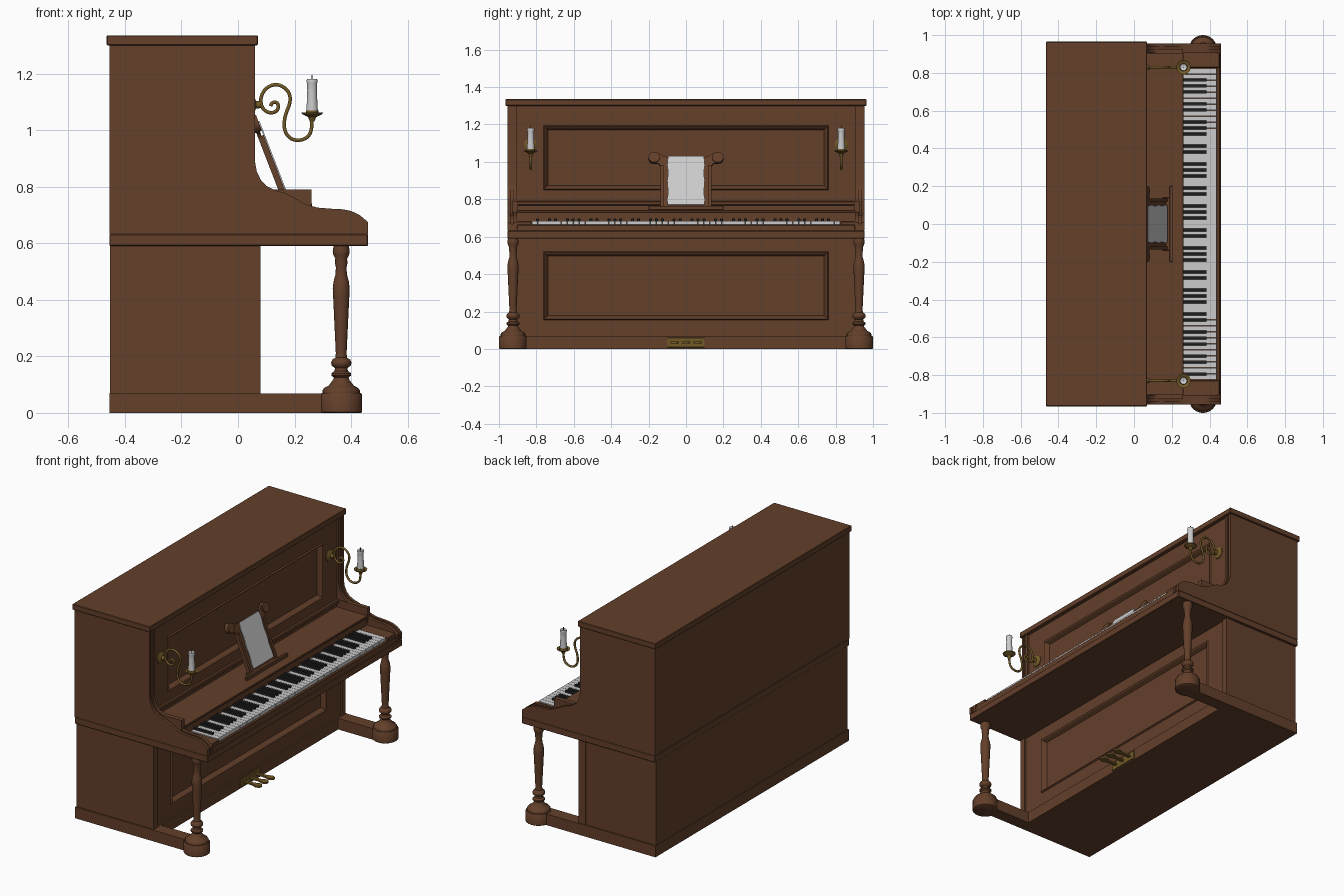
import bpy, bmesh, math
from mathutils import Vector

if "Cube" in bpy.data.objects:
    bpy.data.objects.remove(bpy.data.objects["Cube"])


def material(name, rgb):
    m = bpy.data.materials.new(name)
    m.diffuse_color = (*rgb, 1)
    m.use_nodes = True
    m.node_tree.nodes["Principled BSDF"].inputs["Base Color"].default_value = m.diffuse_color
    return m


WOOD = material("wood", (0.125, 0.05, 0.023))
BRASS = material("brass", (0.17, 0.1, 0.02))
IVORY = material("ivory", (0.75, 0.75, 0.75))
EBONY = material("ebony", (0.02, 0.02, 0.02))


def finish(name, bm, mat, smooth=False):
    bmesh.ops.recalc_face_normals(bm, faces=bm.faces)
    me = bpy.data.meshes.new(name)
    bm.to_mesh(me)
    bm.free()
    me.materials.append(mat)
    ob = bpy.data.objects.new(name, me)
    bpy.context.collection.objects.link(ob)
    if smooth:
        bpy.ops.object.select_all(action='DESELECT')
        ob.select_set(True)
        bpy.context.view_layer.objects.active = ob
        bpy.ops.object.shade_smooth_by_angle(angle=math.radians(40))
    return ob


def boxes(name, specs, mat=WOOD, bevel=0.0):
    """One object from boxes given as x0, x1, y0, y1, z0, z1."""
    bm = bmesh.new()
    for x0, x1, y0, y1, z0, z1 in specs:
        vs = bmesh.ops.create_cube(bm, size=1)["verts"]
        for v in vs:
            v.co = ((x0 + x1) / 2 + v.co.x * (x1 - x0), (y0 + y1) / 2 + v.co.y * (y1 - y0),
                    (z0 + z1) / 2 + v.co.z * (z1 - z0))
    if bevel:
        bmesh.ops.bevel(bm, geom=bm.edges[:], offset=bevel, segments=1, affect='EDGES')
    return finish(name, bm, mat)


def prism(name, pts, d0, d1, place, mat=WOOD, smooth=False):
    """Extrude a 2D outline from d0 to d1; place maps (a, b, d) to space."""
    bm = bmesh.new()
    lo = [bm.verts.new(place(a, b, d0)) for a, b in pts]
    hi = [bm.verts.new(place(a, b, d1)) for a, b in pts]
    bm.faces.new(lo)
    bm.faces.new(hi)
    n = len(pts)
    for i in range(n):
        j = (i + 1) % n
        bm.faces.new((lo[i], lo[j], hi[j], hi[i]))
    return finish(name, bm, mat, smooth)


def lathe(name, prof, origin, mat=WOOD, axis='z', sides=28):
    """Revolve (radius, height) points about an axis through origin."""
    bm = bmesh.new()
    rings = []
    for r, h in prof:
        ring = []
        for k in range(sides):
            a = 2 * math.pi * k / sides
            p = (r * math.cos(a), r * math.sin(a), h)
            if axis == 'x':
                p = (h, p[0], p[1])
            ring.append(bm.verts.new(Vector(p) + Vector(origin)))
        rings.append(ring)
    for p, q in zip(rings, rings[1:]):
        for k in range(sides):
            j = (k + 1) % sides
            bm.faces.new((p[k], p[j], q[j], q[k]))
    bm.faces.new(rings[0])
    bm.faces.new(rings[-1])
    return finish(name, bm, mat, True)


def framed_panel(name, rings):
    """Nested rectangles (half width, z0, z1, x) bridged into a moulded panel."""
    bm = bmesh.new()
    loops = [[bm.verts.new(p) for p in ((x, -w, a), (x, w, a), (x, w, b), (x, -w, b))]
             for w, a, b, x in rings]
    for p, q in zip(loops, loops[1:]):
        for k in range(4):
            j = (k + 1) % 4
            bm.faces.new((p[k], p[j], q[j], q[k]))
    bm.faces.new(loops[0])
    bm.faces.new(loops[-1])
    return finish(name, bm, WOOD)


# case
boxes("lid", [(-0.465, 0.07, -0.965, 0.965, 1.3, 1.335)], bevel=0.003)
boxes("upper_case", [(-0.455, 0.02, -0.91, 0.91, 0.635, 1.3)])
boxes("key_bed", [(-0.455, 0.46, -0.955, 0.955, 0.59, 0.632)], bevel=0.003)
boxes("lower_case", [(-0.452, 0.04, -0.94, 0.94, 0.07, 0.59)])
boxes("lower_side_posts", [(0.03, 0.08, s * 0.925 - 0.018, s * 0.925 + 0.018, 0.07, 0.59) for s in (-1, 1)])
boxes("plinth", [(-0.455, 0.08, -0.95, 0.95, 0, 0.07)])

# moulded front panels
for name, w, z0, z1, a, b, x in (("upper_front_panel", 0.91, 0.74, 1.3, 0.85, 1.195, 0.048),
                                 ("lower_front_panel", 0.91, 0.07, 0.59, 0.155, 0.52, 0.07)):
    framed_panel(name, [(w, z0, z1, 0.0), (w, z0, z1, x), (0.762, a, b, x), (0.757, a + .005, b - .005, x + 0.008),
                        (0.75, a + .012, b - .012, x + 0.004), (0.738, a + .024, b - .024, x - 0.02)])
boxes("panel_rail", [(0.03, 0.065, -0.91, 0.91, 0.768, 0.79)], bevel=0.004)

# curved side panels in three layers, plus the end blocks of the shelf
side = [(-0.455, 0.632), (-0.455, 1.3), (0.06, 1.3), (0.06, 0.89), (0.066, 0.855), (0.08, 0.825), (0.1, 0.803),
        (0.13, 0.788), (0.165, 0.778), (0.2, 0.76), (0.24, 0.738), (0.28, 0.726), (0.33, 0.722), (0.37, 0.72),
        (0.4, 0.714), (0.43, 0.7), (0.46, 0.675), (0.46, 0.632)]
thin = [(a - 0.006 if a > 0 else a, b - 0.006 if 0.64 < b < 1.2 else b) for a, b in side]
for s, tag in ((-1, "left"), (1, "right")):
    for layer, pts, d0, d1 in (("outer", side, 0.938, 0.955), ("core", thin, 0.921, 0.94), ("inner", side, 0.904, 0.923)):
        prism(f"{tag}_side_{layer}", pts, s * d0, s * d1, lambda a, b, d: (a, d, b), smooth=True)
    boxes(f"{tag}_shelf_end", [(0.05, 0.26, s * 0.913 - 0.014, s * 0.913 + 0.014, 0.7, 0.79)])
    boxes(f"{tag}_key_cheek", [(0.25, 0.452, s * 0.867 - 0.04, s * 0.867 + 0.04, 0.63, 0.683)], bevel=0.003)

# shelf, fallboard and key slip
boxes("shelf", [(0.02, 0.262, -0.905, 0.905, 0.73, 0.743)], bevel=0.003)
boxes("fallboard", [(0.02, 0.255, -0.905, 0.905, 0.63, 0.732)])
boxes("key_slip", [(0.436, 0.455, -0.905, 0.905, 0.63, 0.664)], bevel=0.003)

# keyboard: 88 keys starting on A
pitch = 1.65 / 52
white, black, count = [], [], 0
for i in range(88):
    y = -0.825 + count * pitch
    if i % 12 in (1, 4, 6, 9, 11):
        black.append((0.25, 0.385, y - 0.008, y + 0.008, 0.68, 0.697))
    else:
        white.append((0.25, 0.438, y + 0.0008, y + pitch - 0.0008, 0.664, 0.685))
        count += 1
boxes("white_keys", white, IVORY)
boxes("black_keys", black, EBONY, bevel=0.002)

# turned legs with round feet and toe beams
leg = [(0.066, 0.07), (0.066, 0.08), (0.06, 0.088), (0.045, 0.096), (0.038, 0.105), (0.028, 0.118), (0.026, 0.125),
       (0.035, 0.132), (0.035, 0.14), (0.024, 0.148), (0.022, 0.158), (0.034, 0.168), (0.036, 0.178), (0.032, 0.188),
       (0.021, 0.195), (0.019, 0.21), (0.02, 0.23), (0.029, 0.42), (0.03, 0.44), (0.027, 0.465), (0.02, 0.49),
       (0.019, 0.515), (0.022, 0.53), (0.021, 0.545), (0.028, 0.56), (0.03, 0.572), (0.027, 0.59)]
for s, tag in ((-1, "left"), (1, "right")):
    lathe(f"{tag}_leg", leg, (0.365, s * 0.925, 0), sides=24)
    lathe(f"{tag}_foot", [(0.07, 0), (0.074, 0.003), (0.074, 0.065), (0.07, 0.07)], (0.365, s * 0.926, 0), sides=40)
    boxes(f"{tag}_toe_beam", [(0.05, 0.35, s * 0.91 - 0.04, s * 0.91 + 0.04, 0, 0.069)])

# pedals
boxes("pedal_plate", [(0.075, 0.086, -0.1, 0.1, 0.008, 0.06)], BRASS, bevel=0.002)
for k, y in enumerate((-0.062, 0, 0.062)):
    outline = [(0.08, -0.009), (0.14, -0.01)]
    outline += [(0.18 + 0.026 * math.cos(a), 0.021 * math.sin(a))
                for a in [math.radians(-140 + 20 * i) for i in range(15)]]
    outline += [(0.14, 0.01), (0.08, 0.009)]
    prism(f"pedal_{k + 1}", outline, 0.03, 0.04, lambda a, b, d: (a, y + b, d), BRASS, True)


# leaning music stand: a across, b up the slope, d forward
def lean(a, b, d):
    return (0.168 - 0.36 * b + 0.93 * d, a, 0.745 + 0.93 * b + 0.36 * d)


half = [(0.135, 0), (0.135, 0.245), (0.145, 0.262), (0.165, 0.268), (0.19, 0.285), (0.19, 0.31), (0.165, 0.325),
        (0.14, 0.318), (0.12, 0.302), (0.08, 0.3)]
prism("music_stand", half + [(-a, b) for a, b in reversed(half)], -0.008, 0.006, lean)
boxes("music_ledge", [(0.15, 0.205, -0.14, 0.14, 0.743, 0.757), (0.188, 0.205, -0.2, 0.2, 0.743, 0.765)], bevel=0.002)
for s, tag in ((-1, "left"), (1, "right")):
    ring = [math.tau * i / 20 for i in range(20)]
    prism(f"{tag}_stand_scroll", [(s * 0.17 + 0.03 * math.cos(t), 0.297 + 0.03 * math.sin(t)) for t in ring],
          -0.014, 0.014, lean, smooth=True)
    boxes(f"{tag}_stand_stile", [])
    bpy.data.objects.remove(bpy.data.objects[f"{tag}_stand_stile"])
    prism(f"{tag}_stand_rail", [(s * 0.118, 0.01), (s * 0.135, 0.01), (s * 0.135, 0.25), (s * 0.118, 0.25)],
          0.005, 0.014, lean)

# sheet music with slightly wavy edges
edge = [(0.098 + 0.003 * math.sin(i * 1.7), 0.022 + 0.028 * i) for i in range(11)]
prism("sheet_music", edge + [(-a, b) for a, b in reversed(edge)], 0.013, 0.018, lean, IVORY)

# candle sconces
path = [(0.115, 1.085), (0.12, 1.1), (0.142, 1.098), (0.143, 1.07), (0.115, 1.058), (0.085, 1.075), (0.078, 1.115),
        (0.1, 1.152), (0.14, 1.165), (0.18, 1.14), (0.187, 1.1), (0.165, 1.05), (0.162, 1.0), (0.185, 0.968),
        (0.22, 0.962), (0.252, 0.978), (0.262, 1.01), (0.262, 1.045)]
for s, tag in ((-1, "left"), (1, "right")):
    y = s * 0.83
    lathe(f"{tag}_sconce_plate", [(0.036, 0), (0.036, 0.006), (0.026, 0.012), (0.014, 0.016), (0.012, 0.035)],
          (0.047, y, 1.09), BRASS, axis='x')
    cu = bpy.data.curves.new(f"{tag}_sconce_arm", 'CURVE')
    cu.dimensions = '3D'
    cu.bevel_depth = 0.0065
    cu.bevel_resolution = 3
    cu.use_fill_caps = True
    sp = cu.splines.new('NURBS')
    sp.points.add(len(path) - 1)
    for p, (x, z) in zip(sp.points, path):
        p.co = (x, y, z, 1)
    sp.order_u = 3
    sp.use_endpoint_u = True
    sp.resolution_u = 6
    cu.materials.append(BRASS)
    bpy.context.collection.objects.link(bpy.data.objects.new(f"{tag}_sconce_arm", cu))
    lathe(f"{tag}_drip_pan", [(0.008, 1.03), (0.012, 1.04), (0.014, 1.046), (0.036, 1.057), (0.038, 1.062),
                              (0.022, 1.054), (0.022, 1.07), (0.018, 1.07)], (0.262, y, 0), BRASS)
    lathe(f"{tag}_candle", [(0.021, 1.062), (0.019, 1.09), (0.017, 1.14), (0.018, 1.165), (0.02, 1.172), (0.018, 1.18),
                            (0.01, 1.176)], (0.262, y, 0), IVORY, sides=20)
    lathe(f"{tag}_wick", [(0.002, 1.17), (0.002, 1.195)], (0.262, y, 0), EBONY, sides=8)
